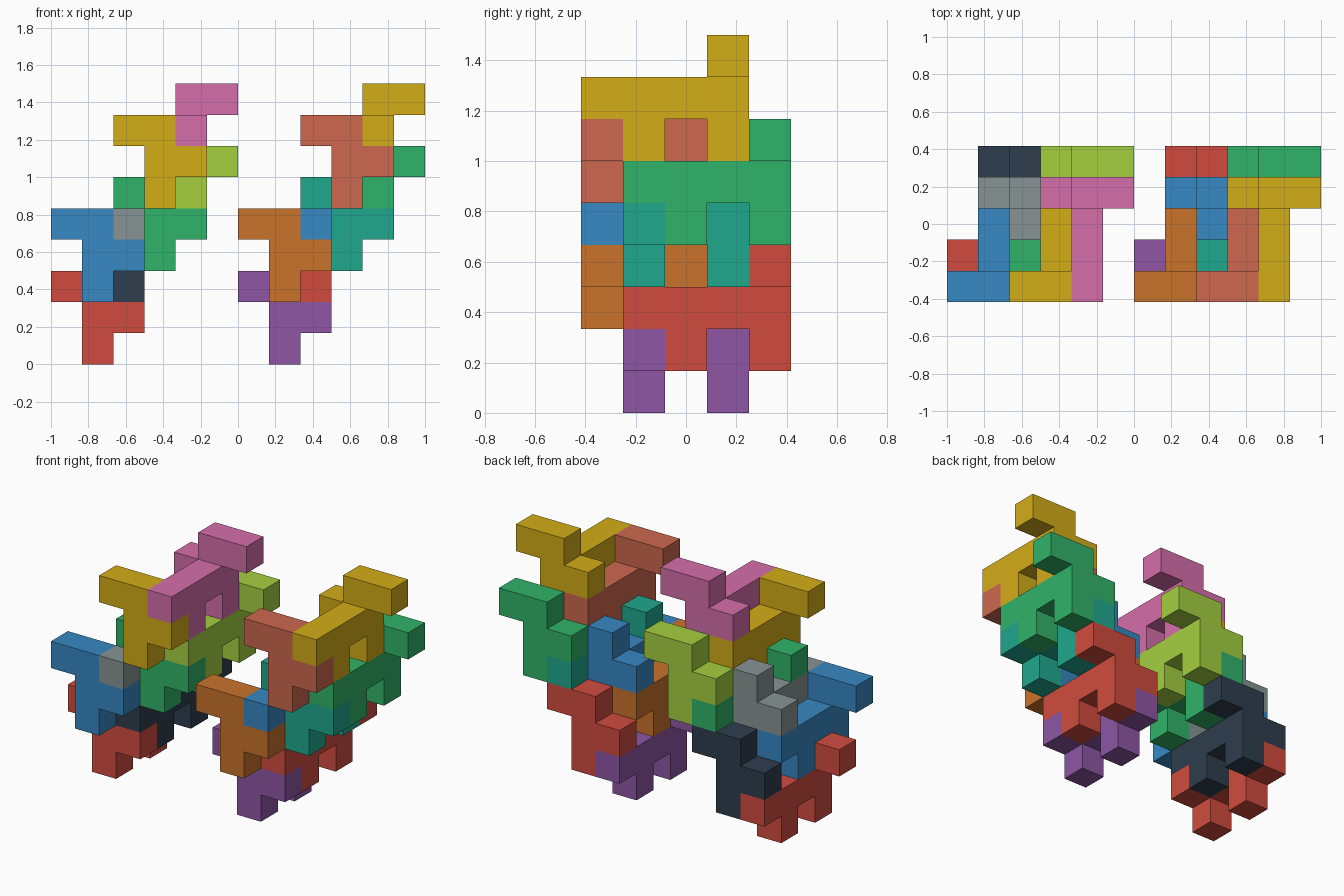
import bpy
import bmesh
from mathutils import Vector

if "Cube" in bpy.data.objects:
    bpy.data.objects.remove(bpy.data.objects["Cube"])

U = 1 / 6                                  # edge of one unit cube
ORIGIN = Vector((-1, -2.5 * U, 0))

# Nine-cube piece relative to its hub: spine, hooked arm, side arm and two feet
PIECE = [(0, 0, 0), (0, -1, 0), (0, -2, 0), (0, -3, 0),
         (0, 0, 1), (1, 0, 1), (-1, 0, 0), (0, 0, -1), (0, -2, -1)]

COLOURS = {
    "red": "D14B3E", "blue": "3788C3", "navy": "2E3D4E", "grey": "889494",
    "green": "30B368", "lime": "A5D040", "yellow": "D4AD18", "pink": "D56EAA",
    "purple": "8E56A4", "orange": "CA732B", "teal": "20A88E", "salmon": "CD684F",
}


def material(name):
    mat = bpy.data.materials.get(name)
    if mat is None:
        mat = bpy.data.materials.new(name)
        rgb = [int(COLOURS[name][i:i + 2], 16) / 255 for i in (0, 2, 4)]
        mat.diffuse_color = [((c + 0.055) / 1.055) ** 2.4 for c in rgb] + [1]
        mat.use_nodes = True
        mat.node_tree.nodes["Principled BSDF"].inputs["Base Color"].default_value = mat.diffuse_color
    return mat


def add_piece(name, hub, turn, colour):
    """Outer skin of the piece; turn = -1 spins it half a turn about z."""
    cells = {(hub[0] + turn * x, hub[1] + turn * y, hub[2] + z) for x, y, z in PIECE}
    bm = bmesh.new()
    for cell in cells:
        for axis in range(3):
            for sign in (-1, 1):
                n = [0, 0, 0]
                n[axis] = sign
                if tuple(c + d for c, d in zip(cell, n)) in cells:
                    continue
                n = Vector(n)
                a = Vector((0, 0, 0))
                a[(axis + 1) % 3] = 1
                b = n.cross(a)
                mid = Vector(cell) + Vector((0.5, 0.5, 0.5)) + n / 2
                corners = (-a - b, a - b, a + b, -a + b)
                bm.faces.new([bm.verts.new(ORIGIN + (mid + c / 2) * U) for c in corners])
    bmesh.ops.remove_doubles(bm, verts=bm.verts, dist=1e-4)
    mesh = bpy.data.meshes.new(name)
    bm.to_mesh(mesh)
    bm.free()
    mesh.materials.append(material(colour))
    bpy.context.collection.objects.link(bpy.data.objects.new(name, mesh))


# Four interlocking pieces form a layer: hub, turn, (lower, upper) colours per stack
LAYER = [
    ("front_foot_piece", (1, 1, 1), -1, ("red", "green"), ("purple", "teal")),
    ("back_foot_piece", (2, 4, 2), 1, ("navy", "lime"), ("red", "green")),
    ("front_top_piece", (1, 0, 3), -1, ("blue", "yellow"), ("orange", "salmon")),
    ("back_top_piece", (2, 3, 4), 1, ("grey", "pink"), ("blue", "yellow")),
]

# Two identical stacks side by side, each with an upper layer stepped right and up
for name, (x, y, z), turn, *stacks in LAYER:
    for s, side in enumerate(("left", "right")):
        for k, level in enumerate(("lower", "upper")):
            add_piece(f"{side}_{level}_{name}",
                      (x + 6 * s + 2 * k, y, z + 3 * k), turn, stacks[s][k])
